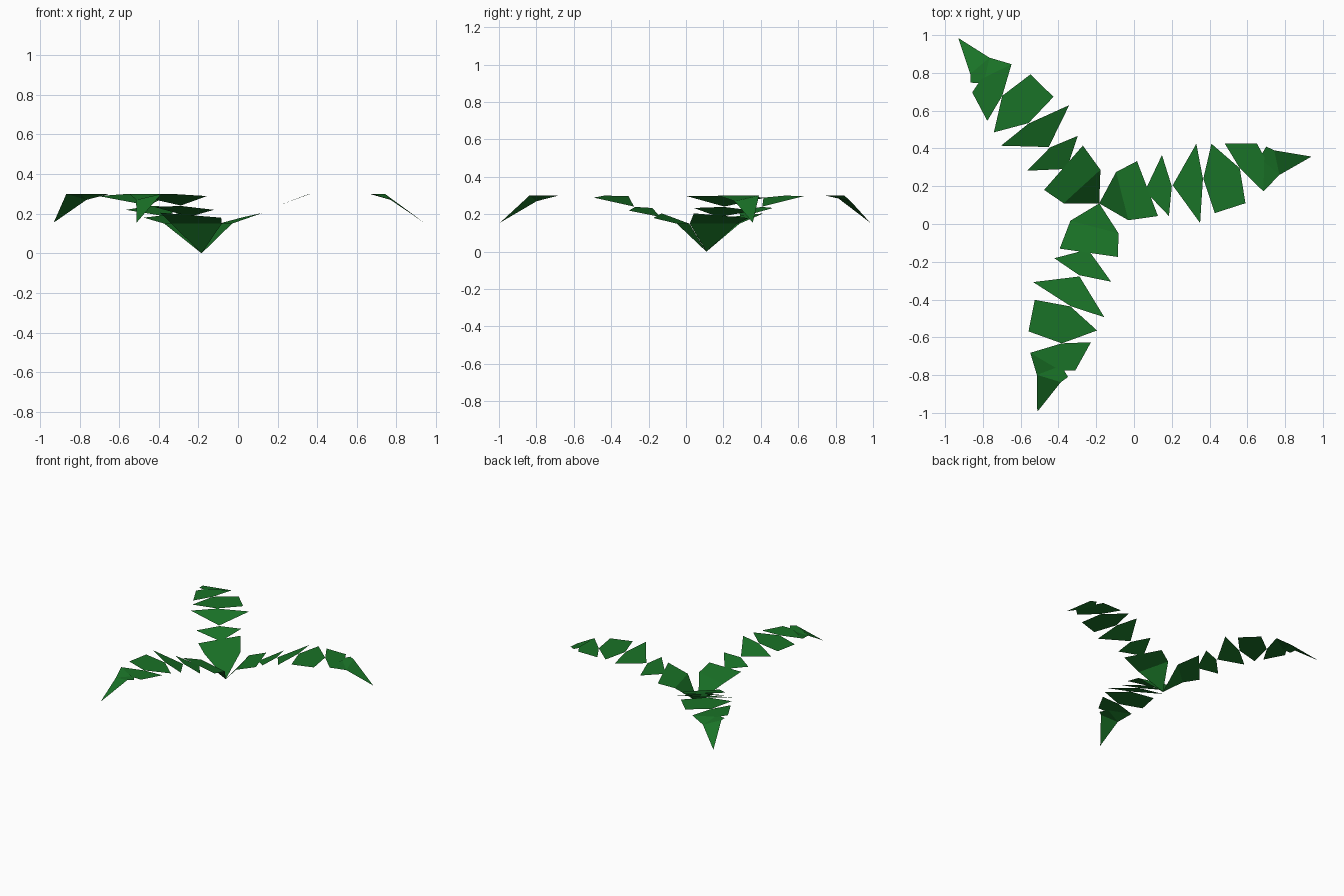
import bpy
from math import radians
from mathutils import Matrix, Vector

CENTRE = Vector((-0.184, 0.109, 0.0))

green = bpy.data.materials.new("leaf_green")
green.diffuse_color = (0.01, 0.17, 0.02, 1.0)


def height(x):
    """Frond arch: rises from the base, then runs level."""
    return min(0.3, 0.163 + 0.382 * x)


# Leaflets rising to the level part, as seen from above (x, y[, z])
leaflets = [
    [(-0.184, 0.109, 0), (-0.03, 0.02, 0.15), (-0.095, 0.275, 0.15)],
    [(-0.03, 0.02, 0.15), (0.127, 0.042, 0.205), (0.016, 0.333, 0.18), (-0.095, 0.275, 0.15)],
    [(0.058, 0.175), (0.185, 0.042), (0.2, 0.2), (0.148, 0.365)],
    [(0.205, 0.205), (0.35, 0.005), (0.365, 0.24), (0.33, 0.425)],
    [(0.367, 0.24), (0.428, 0.058), (0.59, 0.11), (0.56, 0.295), (0.41, 0.425)],
    [(0.56, 0.295), (0.685, 0.173), (0.69, 0.355), (0.65, 0.427), (0.48, 0.427)],
    # drooping tip
    [(0.665, 0.35, 0.3), (0.77, 0.26, 0.27), (0.742, 0.39, 0.3), (0.70, 0.41, 0.3)],
    [(0.685, 0.173, 0.3), (0.77, 0.26, 0.27), (0.665, 0.35, 0.3)],
    [(0.77, 0.26, 0.27), (0.94, 0.357, 0.155), (0.742, 0.39, 0.3)],
]


def make_frond(name, angle):
    turn = Matrix.Rotation(radians(angle), 3, 'Z')
    verts, faces = [], []
    for leaf in leaflets:
        start = len(verts)
        for p in leaf:
            z = p[2] if len(p) == 3 else height(p[0])
            verts.append(CENTRE + turn @ (Vector((p[0], p[1], z)) - CENTRE))
        faces.append(range(start, len(verts)))
    mesh = bpy.data.meshes.new(name)
    mesh.from_pydata(verts, [], [list(f) for f in faces])
    mesh.materials.append(green)
    bpy.context.collection.objects.link(bpy.data.objects.new(name, mesh))


# Three fronds spread around the base
for name, angle in (("right_frond", 0), ("back_frond", 118), ("front_frond", 241)):
    make_frond(name, angle)
